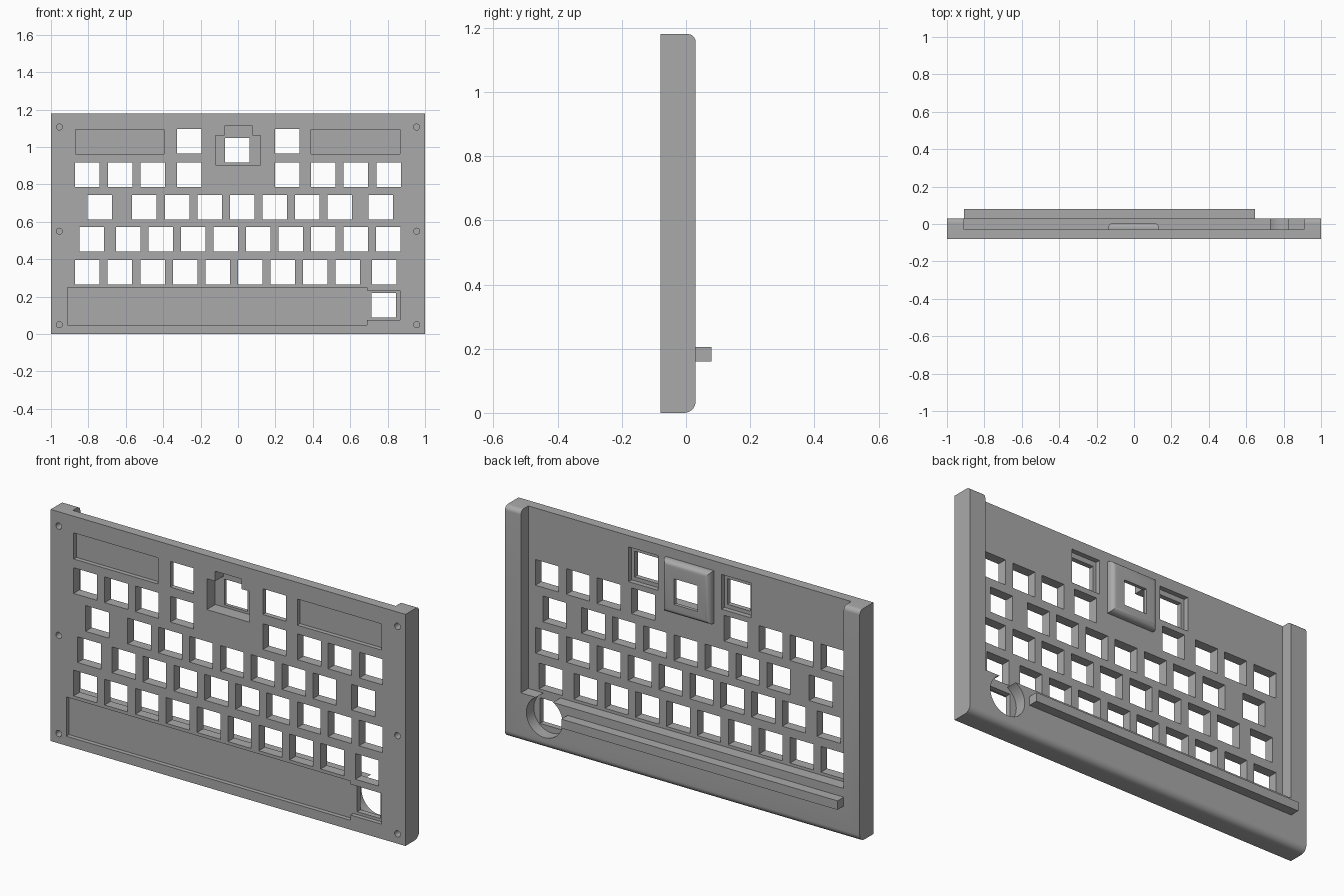
import bpy, bmesh, math
from mathutils import Matrix, Vector

if "Cube" in bpy.data.objects:
    bpy.data.objects.remove(bpy.data.objects["Cube"], do_unlink=True)

grey = bpy.data.materials.new("mid grey")
grey.use_nodes = True
colour = (0.4, 0.4, 0.4, 1)
grey.diffuse_color = colour
grey.node_tree.nodes["Principled BSDF"].inputs["Base Color"].default_value = colour

FRONT, WEB, BACK, HEIGHT = -0.08, -0.03, 0.03, 1.18
KEY = 0.131


def finish(bm, name):
    bmesh.ops.recalc_face_normals(bm, faces=bm.faces)
    mesh = bpy.data.meshes.new(name)
    bm.to_mesh(mesh)
    bm.free()
    obj = bpy.data.objects.new(name, mesh)
    bpy.context.collection.objects.link(obj)
    mesh.materials.append(grey)
    return obj


def add_box(bm, x0, x1, y0, y1, z0, z1):
    centre = Vector((x0 + x1, y0 + y1, z0 + z1)) / 2
    size = Matrix.Diagonal((x1 - x0, y1 - y0, z1 - z0, 1))
    return bmesh.ops.create_cube(bm, size=1, matrix=Matrix.Translation(centre) @ size)["verts"]


def boxes(name, *limits):
    bm = bmesh.new()
    for lim in limits:
        add_box(bm, *lim)
    return finish(bm, name)


def cylinders(name, spots, radius, y0, y1, sides):
    bm = bmesh.new()
    for x, z in spots:
        place = Matrix.Translation((x, (y0 + y1) / 2, z)) @ Matrix.Rotation(math.pi / 2, 4, "X")
        bmesh.ops.create_cone(bm, cap_ends=True, segments=sides, radius1=radius,
                              radius2=radius, depth=y1 - y0, matrix=place)
    return finish(bm, name)


def combine(target, other, operation="DIFFERENCE"):
    mod = target.modifiers.new("combine", "BOOLEAN")
    mod.operation, mod.object, mod.solver = operation, other, "EXACT"
    bpy.ops.object.select_all(action="DESELECT")
    target.select_set(True)
    bpy.context.view_layer.objects.active = target
    bpy.ops.object.modifier_apply(modifier=mod.name)
    bpy.data.objects.remove(other, do_unlink=True)


def arc(cy, cz, r, start):
    steps = 8
    angles = [math.radians(start + 90 * i / steps) for i in range(steps + 1)]
    return [(cy + r * math.cos(a), cz + r * math.sin(a)) for a in angles]


# Body: side profile with rounded rear edges, extruded across the width
r_low, r_top = 0.036, 0.024
profile = [(FRONT, HEIGHT), (FRONT, 0)]
profile += arc(BACK - r_low, r_low, r_low, -90)
profile += arc(BACK - r_top, HEIGHT - r_top, r_top, 0)
bm = bmesh.new()
face = bm.faces.new([bm.verts.new((-1, y, z)) for y, z in profile])
side = bmesh.ops.extrude_face_region(bm, geom=[face])["geom"]
bmesh.ops.translate(bm, vec=(2, 0, 0), verts=[v for v in side if isinstance(v, bmesh.types.BMVert)])
body = finish(bm, "keyboard_plate")

# Rear hollow, open at the top, and the round well behind the corner key
combine(body, boxes("rear_hollow", (-0.91, 0.91, WEB, 0.3, 0.25, 1.4)))
combine(body, cylinders("round_well", [(0.777, 0.16)], 0.102, WEB, 0.3, 48))

# Rear housing with rounded rear edges
bm = bmesh.new()
add_box(bm, -0.137, 0.133, -0.05, 0.006, 0.862, 1.13)
rear = [e for e in bm.edges if all(v.co.y > 0 for v in e.verts)]
bmesh.ops.bevel(bm, geom=rear, offset=0.026, segments=6, profile=0.5, affect="EDGES")
combine(body, finish(bm, "rear_housing"), "UNION")

# Rear rib
combine(body, boxes("rear_rib", (-0.91, 0.647, 0.01, 0.08, 0.16, 0.206)), "UNION")

# Shallow front panels
floor = FRONT + 0.022
combine(body, boxes("front_panels",
                    (-0.87, -0.395, -0.2, floor, 0.962, 1.095),
                    (0.39, 0.865, -0.2, floor, 0.962, 1.095),
                    (-0.912, 0.69, -0.2, floor, 0.048, 0.248)))
combine(body, boxes("corner_panel", (0.6, 0.865, -0.2, floor, 0.075, 0.232)))

# Deep stepped socket in front of the rear housing
combine(body, boxes("socket", (-0.12, 0.12, -0.2, -0.012, 0.905, 1.062)))
combine(body, boxes("socket_tab", (-0.073, 0.077, -0.2, -0.012, 1.0, 1.113)))

# Rear pockets round the two top keys
combine(body, boxes("rear_pockets", *[(c - 0.083, c + 0.083, WEB - 0.025, 0.2, 0.945, 1.122)
                                      for c in (-0.262, 0.262)]))

# Key openings: row centre height, then key centres
rows = {
    1.03: (-0.26, 0.262),
    0.983: (-0.003,),
    0.852: (-0.805, -0.63, -0.457, -0.26, 0.262, 0.457, 0.63, 0.805),
    0.677: (-0.738, *[-0.5 + 0.174 * i for i in range(7)], 0.762),
    0.506: (-0.783, *[-0.588 + 0.174 * i for i in range(9)]),
    0.33: (*[-0.805 + 0.174 * i for i in range(9)], 0.783),
    0.155: (0.778,),
}
h = KEY / 2
combine(body, boxes("key_openings", *[(x - h, x + h, -0.3, 0.3, z - h, z + h)
                                      for z, xs in rows.items() for x in xs]))

# Screw holes
spots = [(x, z) for x in (-0.955, 0.955) for z in (0.05, 0.55, 1.107)]
combine(body, cylinders("screw_holes", spots, 0.016, -0.2, -0.02, 24))

bpy.ops.object.shade_smooth_by_angle(angle=math.radians(30))
